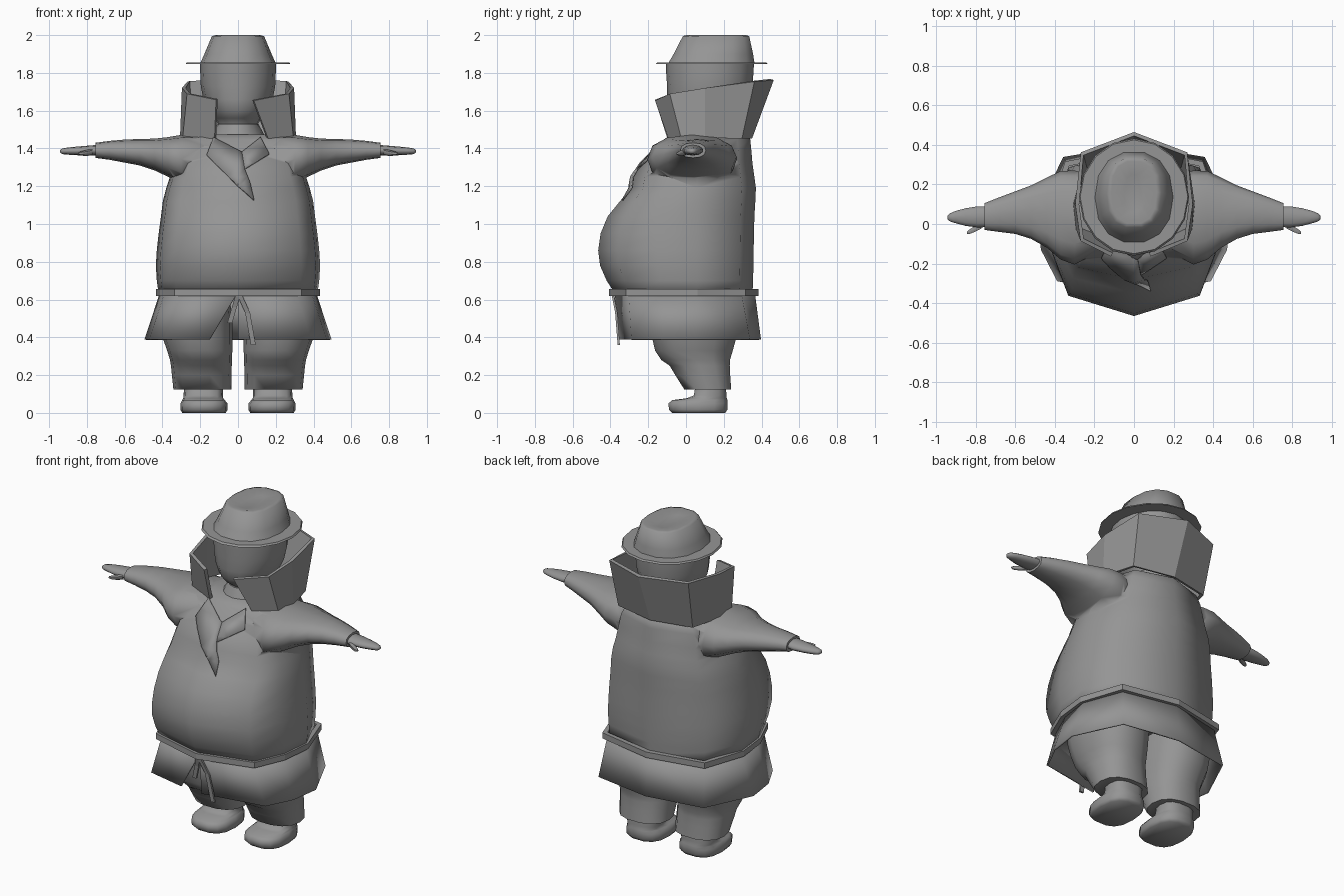
import bpy, bmesh, math
from mathutils import Vector
from mathutils.bvhtree import BVHTree

if "Cube" in bpy.data.objects:
    bpy.data.objects.remove(bpy.data.objects["Cube"])

grey = bpy.data.materials.new("plain grey")
grey.diffuse_color = (0.3, 0.3, 0.3, 1)
grey.use_nodes = True
grey.node_tree.nodes["Principled BSDF"].inputs["Base Color"].default_value = grey.diffuse_color


def finish(name, bm, angle=None, solid=0, offset=0):
    bmesh.ops.recalc_face_normals(bm, faces=bm.faces)
    me = bpy.data.meshes.new(name)
    bm.to_mesh(me)
    bm.free()
    ob = bpy.data.objects.new(name, me)
    bpy.context.collection.objects.link(ob)
    me.materials.append(grey)
    if solid:
        m = ob.modifiers.new("thickness", 'SOLIDIFY')
        m.thickness, m.offset = solid, offset
    if angle:
        bpy.ops.object.select_all(action='DESELECT')
        ob.select_set(True)
        bpy.context.view_layer.objects.active = ob
        bpy.ops.object.shade_smooth_by_angle(angle=math.radians(angle))
    return ob


def loft(rings, closed=True, first=True, last=True):
    bm = bmesh.new()
    vs = [[bm.verts.new(p) for p in r] for r in rings]
    n = len(rings[0])
    for a, b in zip(vs, vs[1:]):
        for i in range(n if closed else n - 1):
            j = (i + 1) % n
            bm.faces.new((a[i], a[j], b[j], b[i]))
    if first:
        bm.faces.new(vs[0])
    if last:
        bm.faces.new(vs[-1])
    return bm


def mirrored(half):
    # right half from front centre to back centre, closed on the left
    return half + [(-x, y, z) for x, y, z in half[-2:0:-1]]


def body_ring(z, w, f, b, corner=(.76, .8)):
    return mirrored([(0, f, z), (.77 * w, f * .78, z), (.95 * w, f * .33, z), (w, .06, z),
                     (corner[0] * w, b * corner[1], z), (0, b, z)])


def oval(z, rx, y0, y1, n=16, power=1.0):
    out = []
    for i in range(n):
        a = 2 * math.pi * i / n
        c, s = math.cos(a), math.sin(a)
        out.append((rx * math.copysign(abs(c) ** power, c),
                    (y0 + y1) / 2 + (y1 - y0) / 2 * math.copysign(abs(s) ** power, s), z))
    return out


# torso with the big belly
profile = [(.63, .42, -.375, .352), (.70, .43, -.42, .355), (.78, .435, -.455, .357),
           (.86, .43, -.465, .358), (.95, .42, -.452, .36), (1.04, .408, -.415, .362),
           (1.12, .398, -.35, .367), (1.19, .38, -.292, .37), (1.25, .36, -.28, .362),
           (1.32, .345, -.232, .352), (1.40, .325, -.155, .345), (1.45, .29, -.108, .34),
           (1.475, .2, -.07, .30)]
bm = loft([body_ring(*p) for p in profile])
bmesh.ops.recalc_face_normals(bm, faces=bm.faces)
tree = BVHTree.FromBMesh(bm)
torso = finish("torso", bm, 85)

# belt
finish("belt", loft([body_ring(z, .435, -.408, .385, (.8, .82)) for z in (.62, .655)],
                    True, False, False), None, .03, -1)

# coat skirt, open at the front
top = [(0, -.372), (.305, -.30), (.385, -.12), (.41, .06), (.325, .29), (0, .36)]
low = [(0, -.35), (.385, -.285), (.465, -.13), (.49, .05), (.355, .335), (0, .392)]


def skirt_ring(half, z, left_x, left_y):
    return ([(x, y, z) for x, y in half] + [(-x, y, z) for x, y in half[-2:0:-1]]
            + [(left_x, left_y, z)])


finish("coat_skirt", loft([skirt_ring(top, .632, -.005, -.37), skirt_ring(low, .388, -.15, -.335)],
                          False, False, False), 25, .01)

# raised collar, open at the front
rim = [(.08, -.155, 1.655), (.262, -.08, 1.69), (.287, .10, 1.72), (.262, .355, 1.755), (0, .455, 1.765)]
base = [(.155, -.085, 1.455), (.285, -.02, 1.455), (.297, .10, 1.455), (.245, .29, 1.455), (0, .34, 1.455)]


def collar_ring(half, left):
    return half + [(-x, y, z) for x, y, z in half[-2:0:-1]] + [left]


finish("collar", loft([collar_ring(base, (-.12, -.09, 1.455)), collar_ring(rim, (-.112, -.155, 1.66))],
                      False, False, False), None, .02)

# lapels laid over the chest
for name, pts, lift in (
        ("left_lapel", [(-.13, 1.458), (-.165, 1.365), (0, 1.2), (.085, 1.125), (.065, 1.215),
                        (.035, 1.29), (.02, 1.38)], .012),
        ("right_lapel", [(.02, 1.38), (.12, 1.458), (.165, 1.37), (.035, 1.29)], .010)):
    bm = bmesh.new()
    bm.faces.new([bm.verts.new((x, 0, z)) for x, z in pts])
    cuts = [((0, 0, 0), (1, 0, 0))] + [((0, 0, p[0]), (0, 0, 1)) for p in profile[7:12]]
    for co, no in cuts:
        bmesh.ops.bisect_plane(bm, geom=bm.verts[:] + bm.edges[:] + bm.faces[:],
                               plane_co=co, plane_no=no)
    bmesh.ops.triangulate(bm, faces=bm.faces)
    for v in bm.verts:
        hit = tree.ray_cast(Vector((v.co.x, -2, v.co.z)), Vector((0, 1, 0)))[0]
        v.co.y = (hit.y if hit else -.1) - lift
    finish(name, bm, 40, .008)

# belt tails
for name, pts in (("long_belt_tail", [(.005, .63), (.05, .53), (.08, .36)]),
                  ("short_belt_tail", [(.0, .63), (-.02, .56), (-.045, .475)])):
    y = [-.395, -.375, -.362]
    finish(name, loft([[(x - .012, y[i], z), (x + .014, y[i], z), (x + .014, y[i] + .012, z),
                        (x - .012, y[i] + .012, z)] for i, (x, z) in enumerate(pts)]))

# head and neck
head = [(1.47, .115, -.02, .27), (1.53, .105, -.02, .28), (1.56, .125, -.06, .30), (1.60, .155, -.09, .32),
        (1.66, .183, -.10, .34), (1.73, .197, -.10, .352), (1.80, .2, -.105, .357), (1.85, .2, -.105, .36)]
finish("head", loft([oval(*h) for h in head], True, False, False), 80)
finish("shirt_neckband", loft([oval(1.47, .14, -.055, .28), oval(1.53, .108, -.03, .275)], True, False), 30)

# hat: brim and tapered crown with a shallow dent
finish("hat_brim", loft([oval(1.846, .278, -.16, .432), oval(1.856, .272, -.15, .425)]), 30)
finish("hat_crown", loft([oval(1.85, .2, -.1, .368, 14, .9), oval(1.90, .178, -.07, .36, 14, .88),
                          oval(1.995, .138, -.02, .338, 14, .8), oval(2.0, .115, .0, .32, 14, .8),
                          oval(1.985, .05, .06, .25, 14, .8)], True, False), 75)


def x_ring(x, y0, y1, z0, z1, s, n=12, power=1.0):
    # upright cross-section of the arm, mirrored by s
    return [(s * x, y, (z0 + z1) / 2 + dz) for dz, y, _ in oval(0, (z1 - z0) / 2, y0, y1, n, power)]


arm = [(.18, -.14, .24, 1.20, 1.475), (.30, -.205, .27, 1.215, 1.472), (.37, -.18, .268, 1.25, 1.46),
       (.44, -.12, .235, 1.283, 1.452), (.52, -.075, .195, 1.31, 1.45), (.60, -.05, .165, 1.325, 1.447),
       (.68, -.04, .135, 1.34, 1.44), (.755, -.03, .105, 1.35, 1.43)]
hand = [(.73, -.018, .09, 1.365, 1.42), (.79, -.02, .092, 1.362, 1.415), (.85, -.012, .082, 1.364, 1.41),
        (.90, .002, .068, 1.367, 1.405), (.93, .012, .055, 1.37, 1.40), (.942, .024, .042, 1.378, 1.392)]
thumb = [(.77, -.025, .02, 1.365, 1.40), (.80, -.04, -.005, 1.36, 1.392),
         (.83, -.052, -.025, 1.362, 1.385), (.845, -.05, -.038, 1.368, 1.38)]
leg = [(.58, .04, .40, -.22, .29), (.48, .03, .41, -.205, .285), (.40, .03, .40, -.185, .272),
       (.33, .03, .375, -.168, .252), (.28, .032, .36, -.135, .237), (.25, .033, .355, -.09, .235),
       (.20, .035, .35, -.06, .237), (.125, .035, .342, -.012, .242)]
foot = [(.008, .065, .295, -.075, .21), (.025, .055, .305, -.093, .222), (.058, .056, .304, -.096, .224),
        (.076, .07, .295, -.075, .222), (.085, .078, .29, .0, .218), (.10, .08, .288, .04, .216),
        (.16, .08, .285, .05, .212)]

# arms, hands, trouser legs and shoes on both sides
for s, side in ((1, "right"), (-1, "left")):
    sleeve = finish(side + "_sleeve", loft([x_ring(*r, s, 12, .85) for r in arm]), 60)
    # weld the sleeve into the torso, the loose copy is only a helper
    weld = torso.modifiers.new(side + "_shoulder", 'BOOLEAN')
    weld.operation, weld.solver, weld.object = 'UNION', 'EXACT', sleeve
    sleeve.hide_render = True
    finish(side + "_hand", loft([x_ring(*r, s, 10) for r in hand], True, False), 60)
    finish(side + "_thumb", loft([x_ring(*r, s, 6) for r in thumb], True, False), 60)
    for part, rows, power in (("trouser_leg", leg, .85), ("shoe", foot, .75)):
        rings = []
        for z, x0, x1, y0, y1 in rows:
            rings.append([(x + s * (x0 + x1) / 2, y, max(0, z - .008) if part == "shoe" else z)
                          for x, y, z in oval(z, (x1 - x0) / 2, y0, y1, 14, power)])
        finish(side + "_" + part, loft(rings, True, part == "shoe", part != "shoe"), 60)
